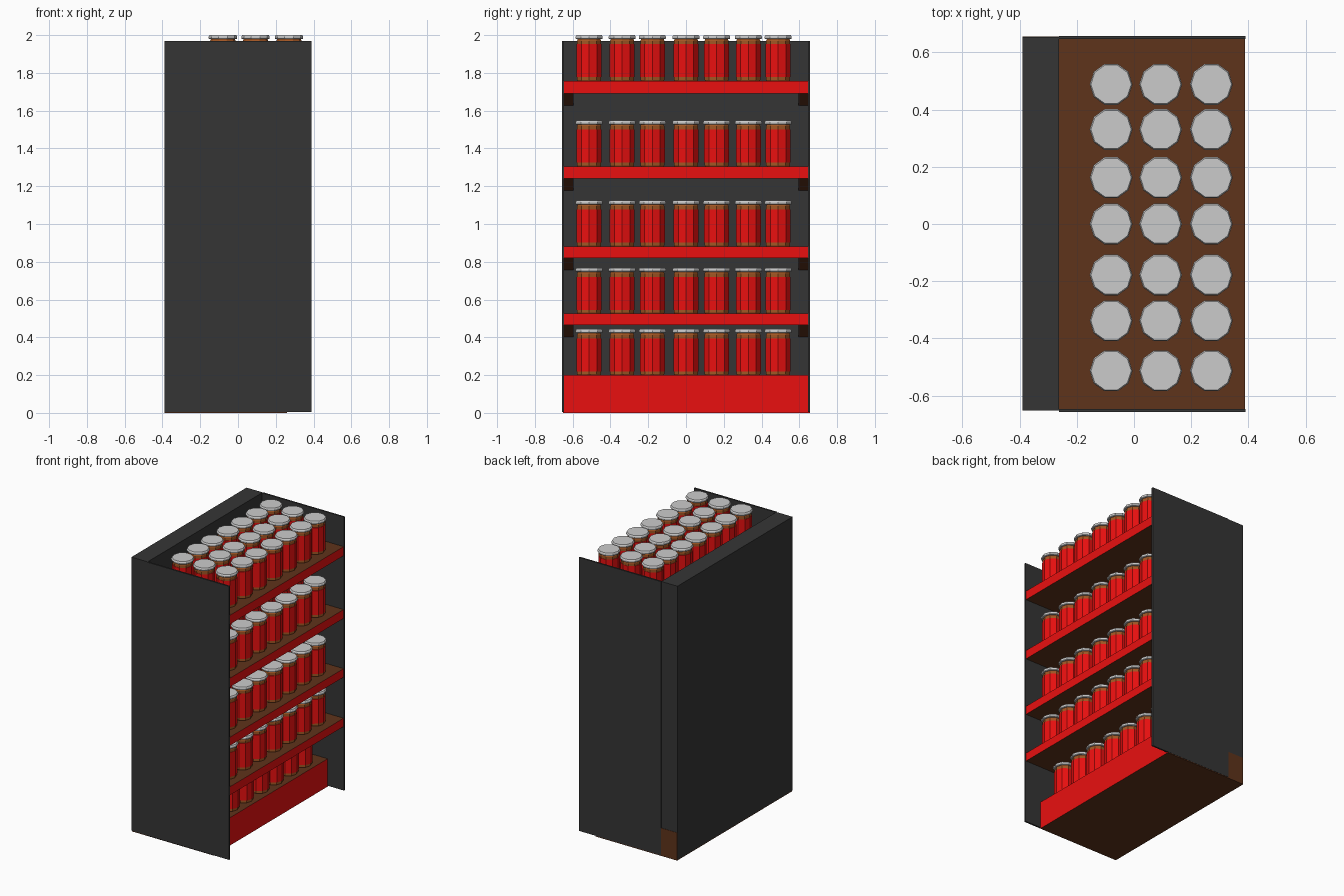
import bpy, bmesh, math

if "Cube" in bpy.data.objects:
    bpy.data.objects.remove(bpy.data.objects["Cube"])


def mat(name, rgb):
    m = bpy.data.materials.new(name)
    m.diffuse_color = (*rgb, 1)
    m.use_nodes = True
    m.node_tree.nodes["Principled BSDF"].inputs["Base Color"].default_value = m.diffuse_color
    return m


DARK = mat("dark_panel", (0.036, 0.036, 0.036))
BROWN = mat("brown_wood", (0.113, 0.033, 0.011))
RED = mat("red", (0.82, 0.005, 0.005))
GLASS = mat("amber_content", (0.36, 0.093, 0.017))
LID = mat("lid_grey", (0.69, 0.69, 0.69))


def finish(name, bm, mats):
    me = bpy.data.meshes.new(name)
    bmesh.ops.recalc_face_normals(bm, faces=bm.faces)
    bm.to_mesh(me)
    bm.free()
    for m in mats:
        me.materials.append(m)
    return place(name, me)


def place(name, me, loc=(0, 0, 0)):
    ob = bpy.data.objects.new(name, me)
    ob.location = loc
    bpy.context.collection.objects.link(ob)
    return ob


def prism(name, profile, y0, y1, mats, red_front=False):
    """Extrude an (x, z) outline along y."""
    bm = bmesh.new()
    f = bm.faces.new([bm.verts.new((x, y0, z)) for x, z in profile])
    r = bmesh.ops.extrude_face_region(bm, geom=[f])
    vs = [v for v in r["geom"] if isinstance(v, bmesh.types.BMVert)]
    bmesh.ops.translate(bm, verts=vs, vec=(0, y1 - y0, 0))
    bmesh.ops.recalc_face_normals(bm, faces=bm.faces)
    if red_front:
        for f in bm.faces:
            f.normal_update()
            f.material_index = int(f.normal.x > 0.9)
    return finish(name, bm, mats)


def box(name, x, y, z, mats, red_front=False):
    outline = [(x[0], z[0]), (x[1], z[0]), (x[1], z[1]), (x[0], z[1])]
    return prism(name, outline, y[0], y[1], mats, red_front)


def jar_mesh():
    """Ten-sided jar: amber body, red label, grey lid."""
    prof = [(0.063, 0), (0.067, 0.006), (0.067, 0.02), (0.0695, 0.02),
            (0.0695, 0.195), (0.067, 0.195), (0.067, 0.213), (0.063, 0.222),
            (0.0725, 0.222), (0.075, 0.225), (0.075, 0.235), (0.0705, 0.243)]
    ring_mat = [0, 0, 1, 1, 1, 0, 0, 2, 2, 2, 2]
    n = 10
    bm = bmesh.new()
    rings = [[bm.verts.new((r * math.cos(2 * math.pi * i / n),
                            r * math.sin(2 * math.pi * i / n), z))
              for i in range(n)] for r, z in prof]
    for a, b, m in zip(rings, rings[1:], ring_mat):
        for i in range(n):
            j = (i + 1) % n
            bm.faces.new((a[i], a[j], b[j], b[i])).material_index = m
    bm.faces.new(rings[0][::-1])
    bm.faces.new(rings[-1]).material_index = 2
    ob = finish("jar", bm, [GLASS, RED, LID])
    me = ob.data
    bpy.data.objects.remove(ob)
    return me


# cabinet: thick back, thin sides, plinth
box("back_panel", (-0.39, -0.262), (-0.652, 0.654), (0.006, 1.97), [DARK])
for s, side in ((-1, "left"), (1, "right")):
    y = sorted((s * 0.646, s * 0.6575))
    box(side + "_side_panel", (-0.262, 0.39), y, (0.006, 1.97), [DARK])
box("plinth", (-0.389, 0.26), (-0.65, 0.656), (0, 0.2), [BROWN, RED], True)

# shelves with red front edge, sloping brackets at the back below
SHELVES = [(0.465, 0.525), (0.82, 0.881), (1.242, 1.305), (1.692, 1.757)]
for k, (z0, z1) in enumerate(SHELVES):
    box(f"shelf_{k + 1}", (-0.27, 0.387), (-0.648, 0.648), (z0, z1),
        [BROWN, RED], True)
    for s in (-1, 1):
        y = sorted((s * 0.595, s * 0.647))
        prism(f"bracket_{k + 1}", [(-0.264, z0), (-0.1, z0), (-0.264, z0 - 0.065)],
              y[0], y[1], [BROWN])

# jars: three deep, seven across on every level
jar = jar_mesh()
ROW_Y = [-0.513, -0.338, -0.178, 0.0, 0.162, 0.33, 0.488]
for level, z in enumerate([0.2] + [s[1] for s in SHELVES]):
    shift = -0.103 if level == 0 else 0
    for x in (-0.08, 0.093, 0.27):
        for y in ROW_Y:
            place("jar", jar, (x + shift, y, z))
